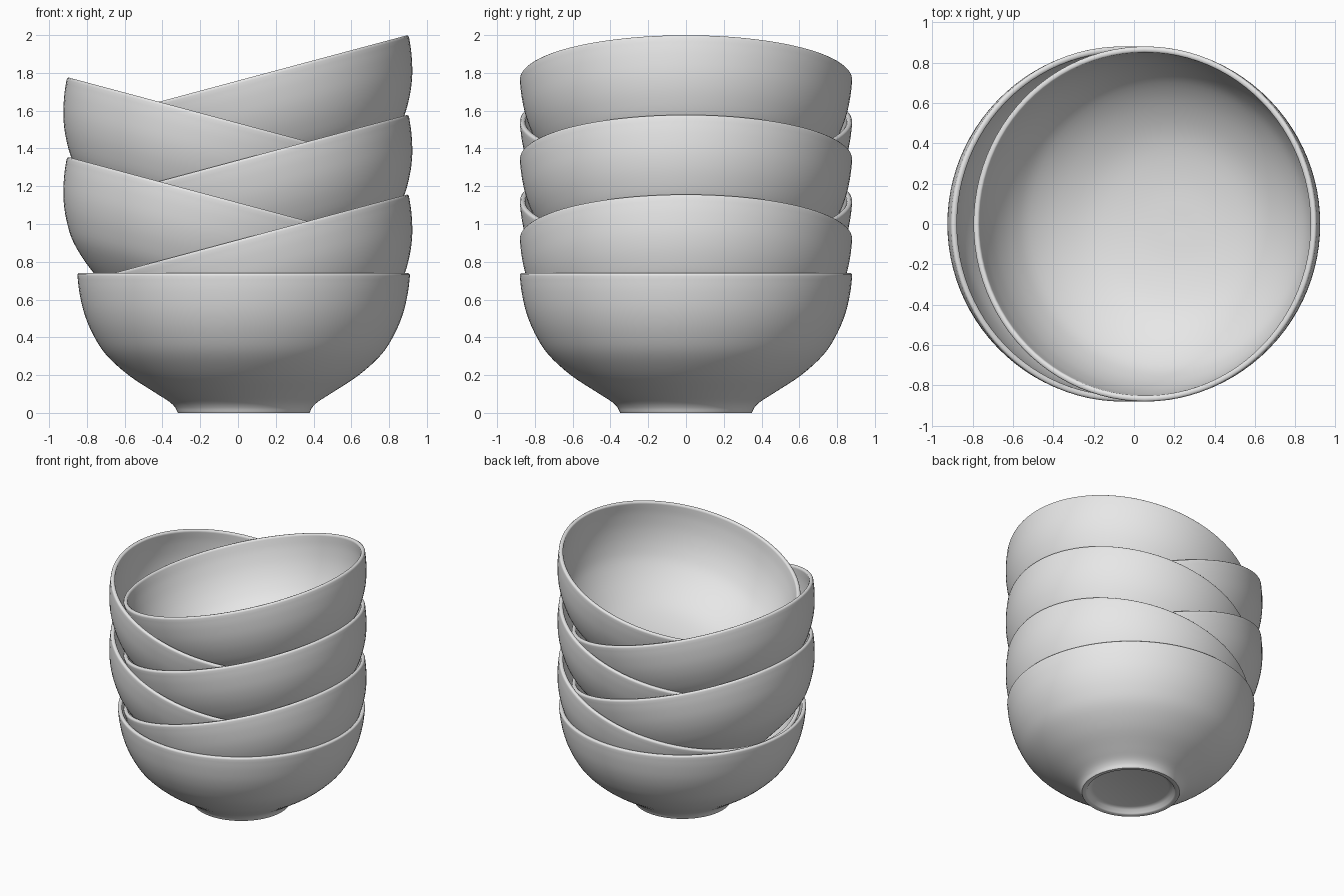
import bpy, bmesh
from math import radians
from mathutils import Vector, Matrix

cube = bpy.data.objects.get("Cube")
if cube:
    bpy.data.objects.remove(cube, do_unlink=True)

HEIGHT = 0.74
TILT = radians(15)

# Plain glaze
glaze = bpy.data.materials.new("light grey glaze")
glaze.use_nodes = True
colour = (0.8, 0.8, 0.8, 1)
glaze.diffuse_color = colour
glaze.node_tree.nodes["Principled BSDF"].inputs["Base Color"].default_value = colour


def smooth_path(points, steps=4):
    """Catmull-Rom curve through the given (radius, height) points."""
    pts = [Vector(p) for p in points]
    pts = [2 * pts[0] - pts[1]] + pts + [2 * pts[-1] - pts[-2]]
    path = []
    for a, b, c, d in zip(pts, pts[1:], pts[2:], pts[3:]):
        for i in range(steps):
            t = i / steps
            path.append(0.5 * (2 * b + (c - a) * t + (2 * a - 5 * b + 4 * c - d) * t ** 2
                               + (3 * b - a - 3 * c + d) * t ** 3))
    return path + [pts[-2]]


# Cross-section: recessed underside, foot ring, outer wall, lip, inner wall
underside = [(0, 0.04), (0.27, 0.04), (0.3, 0.03), (0.313, 0.006), (0.322, 0), (0.348, 0)]
outer = smooth_path([(0.35, 0.003), (0.364, 0.03), (0.395, 0.06), (0.47, 0.108), (0.61, 0.2),
                     (0.73, 0.31), (0.8, 0.42), (0.845, 0.53), (0.87, 0.64), (0.88, 0.725)])
lip = [(0.879, 0.734), (0.873, 0.74), (0.857, 0.74), (0.851, 0.734)]
inner = smooth_path([(0.85, 0.725), (0.84, 0.64), (0.814, 0.53), (0.768, 0.42), (0.7, 0.32),
                     (0.58, 0.22), (0.42, 0.14), (0.22, 0.1), (0, 0.09)])
profile = underside + list(outer) + lip + list(inner)

# Turn the cross-section into one bowl mesh
bm = bmesh.new()
verts = [bm.verts.new((r, 0, z)) for r, z in profile]
edges = [bm.edges.new(pair) for pair in zip(verts, verts[1:])]
bmesh.ops.spin(bm, geom=verts + edges, axis=(0, 0, 1), cent=(0, 0, 0),
               angle=radians(360), steps=96, use_duplicate=False)
bmesh.ops.remove_doubles(bm, verts=bm.verts, dist=0.0005)
bmesh.ops.recalc_face_normals(bm, faces=bm.faces)
bowl_mesh = bpy.data.meshes.new("bowl")
bm.to_mesh(bowl_mesh)
bm.free()
bowl_mesh.materials.append(glaze)


def add_bowl(name, x, rim_z, tilt):
    """Place a bowl by the centre of its rim."""
    turn = Matrix.Rotation(tilt, 4, 'Y')
    bowl = bpy.data.objects.new(name, bowl_mesh)
    bpy.context.collection.objects.link(bowl)
    bowl.matrix_world = Matrix.Translation((x, 0, rim_z)) @ turn @ Matrix.Translation((0, 0, -HEIGHT))
    return bowl


# Upright bowl, then a stack leaning alternately to each side
bottom = add_bowl("bottom_bowl", 0.03, HEIGHT, 0)
for level in range(3):
    add_bowl(f"left_leaning_bowl_{level + 1}", 0.052, 0.93 + 0.4215 * level, -TILT)
for level in range(2):
    add_bowl(f"right_leaning_bowl_{level + 1}", -0.054, 1.128 + 0.4215 * level, TILT)

# Smooth shading with a crisp foot edge
bpy.ops.object.select_all(action='DESELECT')
bottom.select_set(True)
bpy.context.view_layer.objects.active = bottom
bpy.ops.object.shade_smooth_by_angle(angle=radians(50))
